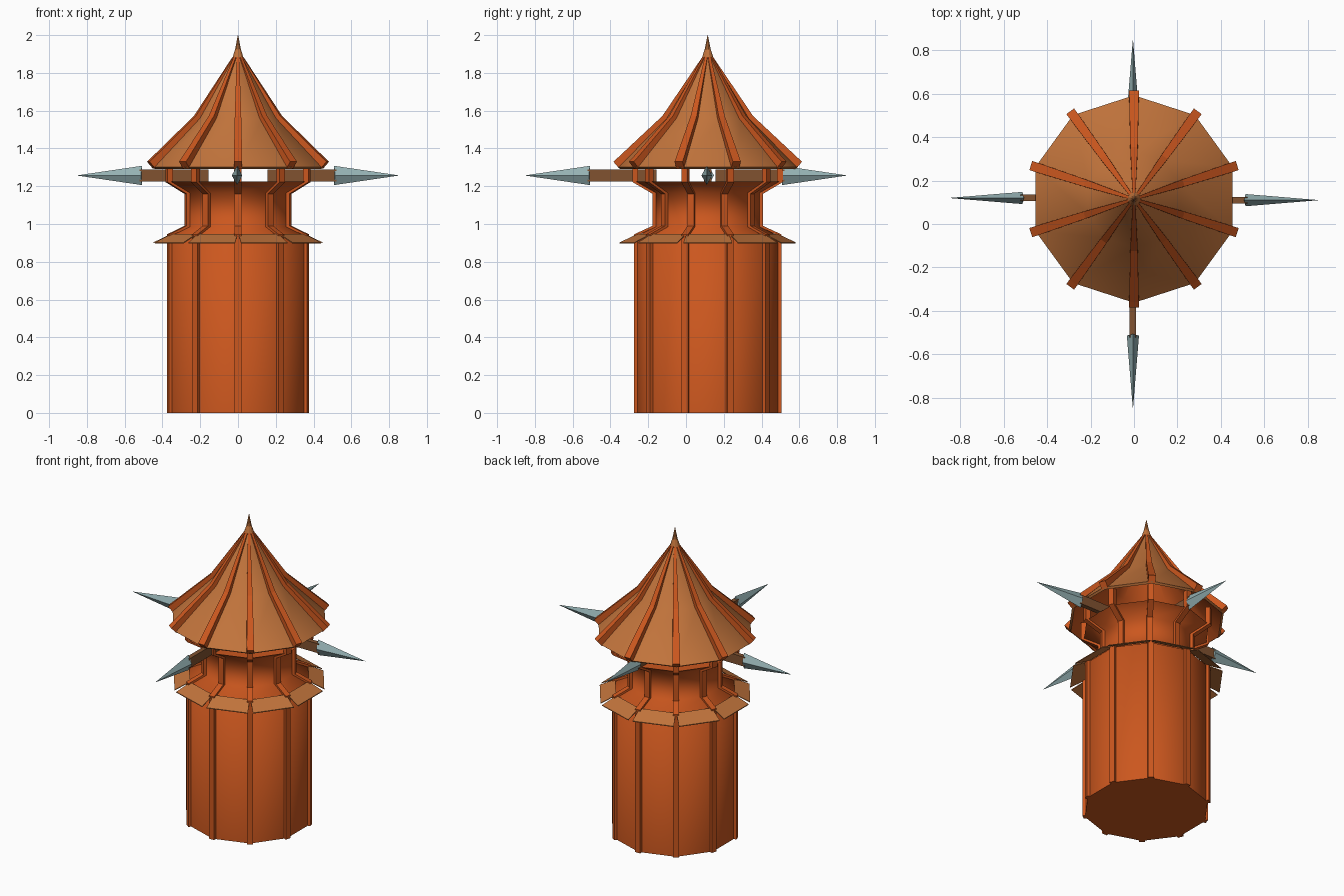
import bpy, bmesh
from math import sin, cos, pi, radians
from mathutils import Matrix, Vector

if "Cube" in bpy.data.objects:
    bpy.data.objects.remove(bpy.data.objects["Cube"])

CY = 0.115   # tower axis offset in y
N = 10


def material(name, rgb):
    m = bpy.data.materials.new(name)
    m.diffuse_color = (*rgb, 1)
    m.use_nodes = True
    m.node_tree.nodes["Principled BSDF"].inputs["Base Color"].default_value = m.diffuse_color
    return m


ORANGE = material("orange", (0.60, 0.095, 0.013))
TILE = material("tile", (0.54, 0.175, 0.045))
WOOD = material("wood", (0.22, 0.085, 0.03))
STEEL = material("steel", (0.30, 0.44, 0.45))


def finish(name, bm, mat, smooth=None):
    bmesh.ops.recalc_face_normals(bm, faces=bm.faces)
    me = bpy.data.meshes.new(name)
    bm.to_mesh(me)
    bm.free()
    me.materials.append(mat)
    ob = bpy.data.objects.new(name, me)
    bpy.context.collection.objects.link(ob)
    if smooth:
        bpy.context.view_layer.objects.active = ob
        ob.select_set(True)
        bpy.ops.object.shade_smooth_by_angle(angle=radians(smooth))
        ob.select_set(False)
    return ob


def lathe(name, profile, mat, cap=True, smooth=None, sides=N):
    """Stack of regular polygons with corners on the rib angles."""
    bm = bmesh.new()
    rings = [[bm.verts.new((r * cos(pi / 2 + 2 * pi * k / sides),
                            CY + r * sin(pi / 2 + 2 * pi * k / sides), z))
              for k in range(sides)] for r, z in profile]
    for a, b in zip(rings, rings[1:]):
        for k in range(sides):
            j = (k + 1) % sides
            bm.faces.new((a[k], a[j], b[j], b[k]))
    if cap:
        bm.faces.new(rings[0])
        bm.faces.new(rings[-1])
    return finish(name, bm, mat, smooth)


def ribs(name, outer, inner, widths, mat):
    """Ten beams whose side outline lies between two (radius, z) paths."""
    bm = bmesh.new()
    for k in range(N):
        m = Matrix.Translation((0, CY, 0)) @ Matrix.Rotation(pi / 2 + 2 * pi * k / N, 4, 'Z')
        loops = []
        for (ro, zo), (ri, zi), w in zip(outer, inner, widths):
            pts = [(ro, -w, zo), (ro, w, zo), (ri, w, zi), (ri, -w, zi)]
            loops.append([bm.verts.new(m @ Vector(p)) for p in pts])
        for a, b in zip(loops, loops[1:]):
            for i in range(4):
                j = (i + 1) % 4
                bm.faces.new((a[i], a[j], b[j], b[i]))
        bm.faces.new(loops[0])
        bm.faces.new(loops[-1])
    return finish(name, bm, mat)


# Tower wall with narrow neck and flared top
lathe("tower_wall", [(0.378, 0), (0.378, 0.935), (0.28, 0.985), (0.28, 1.165), (0.385, 1.225)],
      ORANGE, smooth=80)

# Corner ribs following the wall and rising as posts to the roof
path = [(0.39, 0), (0.39, 0.945), (0.293, 0.99), (0.293, 1.16), (0.398, 1.222), (0.398, 1.335)]
ribs("wall_ribs", path, [(r - 0.03, z) for r, z in path], [0.018] * 6, ORANGE)

# Roof shell: closed thin skin, tile outside and orange inside
roof = lathe("roof", [(0.02, 1.865), (0.21, 1.545), (0.465, 1.292), (0.478, 1.302), (0.222, 1.56), (0.025, 1.885)],
             TILE, smooth=40)
roof.data.materials.append(ORANGE)
for f in roof.data.polygons[:2 * N]:
    f.material_index = 1

# Roof ribs, tapering to the peak
ribs("roof_ribs",
     [(0.5, 1.33), (0.475, 1.352), (0.24, 1.572), (0.028, 1.885)],
     [(0.468, 1.295), (0.445, 1.32), (0.215, 1.55), (0.005, 1.86)],
     [0.022, 0.022, 0.017, 0.007], ORANGE)

# Finial
lathe("finial", [(0.03, 1.86), (0.03, 1.882), (0.016, 1.925), (0.001, 2.0)], TILE)

# Skirt of separate sloping tiles around the shoulder
bm = bmesh.new()
for k in range(N):
    m = Matrix.Translation((0, CY, 0)) @ Matrix.Rotation(2 * pi * k / N, 4, 'Z')
    top = [bm.verts.new(m @ Vector(p)) for p in
           [(0.355, -0.112, 0.947), (0.355, 0.112, 0.947), (0.448, 0.129, 0.903), (0.448, -0.129, 0.903)]]
    low = [bm.verts.new(v.co - Vector((0, 0, 0.005))) for v in top]
    bm.faces.new(top)
    bm.faces.new(low[::-1])
    for i in range(4):
        j = (i + 1) % 4
        bm.faces.new((top[j], top[i], low[i], low[j]))
finish("skirt_tiles", bm, TILE)

# Four spears: wooden shaft and diamond head
for side, deg, y in (("right", 0, CY - 0.005), ("back", 90, 0), ("left", 180, CY + 0.005), ("front", 270, 0)):
    m = Matrix.Translation((-0.005 if y == 0 else 0, y, 1.257)) @ Matrix.Rotation(radians(deg), 4, 'Z')
    bm = bmesh.new()
    bmesh.ops.create_cube(bm, size=1, matrix=m @ Matrix.Translation((0.34, 0, 0))
                          @ Matrix.Diagonal((0.365, 0.03, 0.062, 1)))
    finish(side + "_spear_shaft", bm, WOOD)
    bm = bmesh.new()
    base = [bm.verts.new(m @ Vector(p)) for p in
            [(0.515, 0.028, 0), (0.508, 0, 0.051), (0.515, -0.028, 0), (0.508, 0, -0.051)]]
    tip = bm.verts.new(m @ Vector((0.855, 0, 0)))
    back = bm.verts.new(m @ Vector((0.505, 0, 0)))
    for i in range(4):
        bm.faces.new((base[i], base[(i + 1) % 4], tip))
        bm.faces.new((base[(i + 1) % 4], base[i], back))
    finish(side + "_spear_head", bm, STEEL)
